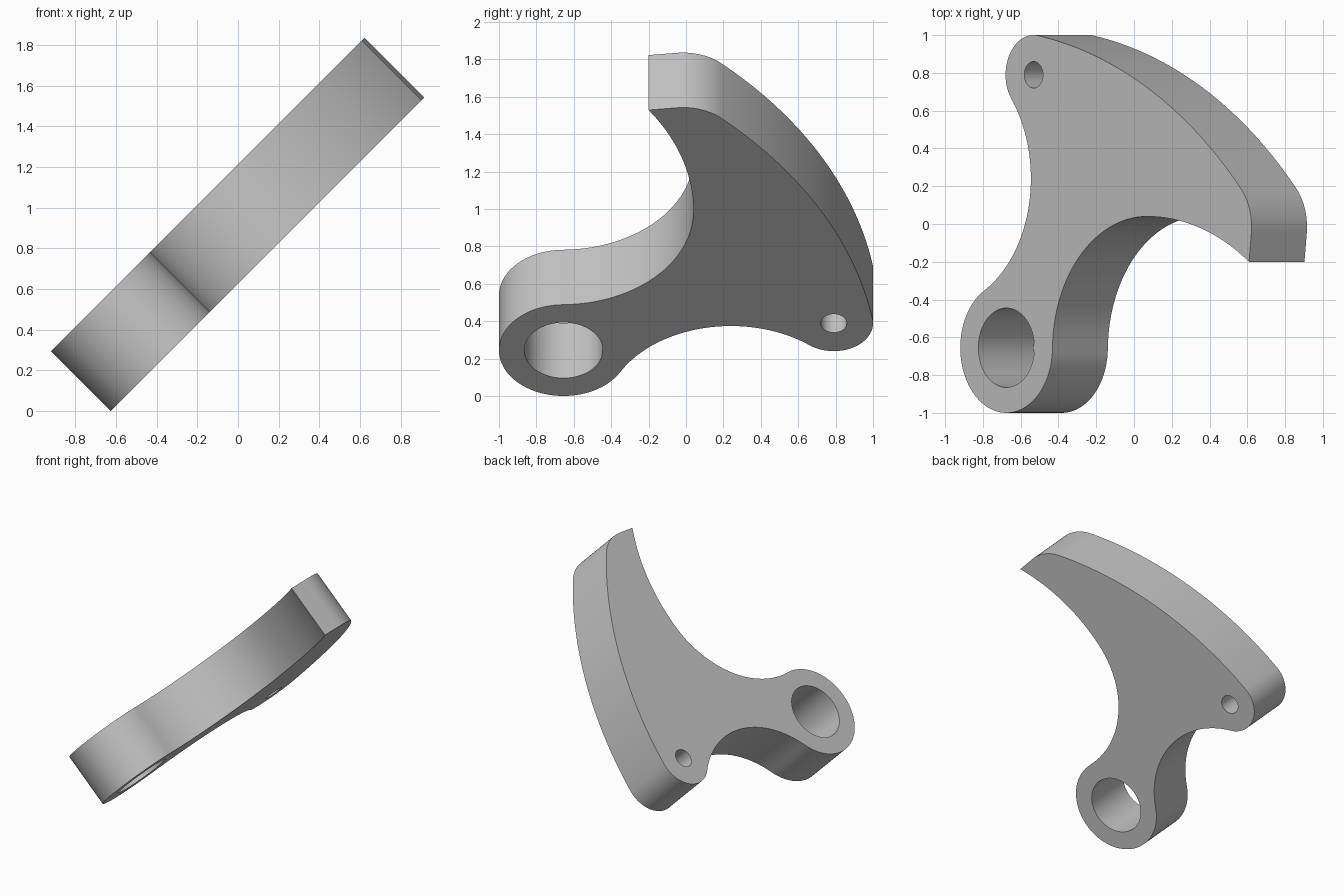
import bpy
import bmesh
from math import atan2, cos, pi, radians, sin
from mathutils import Vector

if "Cube" in bpy.data.objects:
    bpy.data.objects.remove(bpy.data.objects["Cube"], do_unlink=True)

THICK = 0.415
V = lambda u, v: Vector((u, v))


def toward(centre, radius, target):
    """Point on a circle in the direction of a target."""
    return centre + (target - centre).normalized() * radius


def arc(centre, start, end, steps, direction):
    """Points from start to end around centre; direction +1 is anticlockwise."""
    a, b = start - centre, end - centre
    a0 = atan2(a.y, a.x)
    sweep = direction * ((direction * (atan2(b.y, b.x) - a0)) % (2 * pi))
    points = []
    for i in range(steps + 1):
        t = i / steps
        r = a.length + (b.length - a.length) * t
        points.append(centre + V(cos(a0 + sweep * t), sin(a0 + sweep * t)) * r)
    return points


def circle(centre, radius, steps):
    return [centre + V(cos(2 * pi * i / steps), sin(2 * pi * i / steps)) * radius
            for i in range(steps)]


# Main circles and arc centres in the plane of the plate
boss, boss_r = V(0.346, -0.655), 0.345
ear, ear_r = V(0.55, 0.79), 0.21
waist = V(-0.15, 0.235)
hook = V(1.40, -0.665)
crest = V(1.40, 0.04)
blade = V(1.40, -1.30)
sweep_centre = V(0.145, -1.657)
shoulder = V(2.10, 0.19)
corner = toward(shoulder, 0.30, sweep_centre)
tip = V(2.163, -0.20)

# Tangent points between neighbouring arcs
boss_low = toward(boss, boss_r, waist)
boss_high = toward(boss, boss_r, hook)
ear_low = toward(ear, ear_r, waist)
ear_out = toward(ear, -ear_r, sweep_centre)
corner_end = corner + V(cos(radians(-6)), sin(radians(-6))) * 0.30

# Outline, anticlockwise from the lower side of the boss
sections = [
    arc(boss, boss_low, boss_high, 48, 1),
    arc(hook, boss_high, crest, 28, -1),
    arc(blade, crest, tip, 24, -1),
    arc(corner, corner_end, shoulder, 14, 1),
    arc(sweep_centre, shoulder, ear_out, 36, 1),
    arc(ear, ear_out, ear_low, 32, 1),
    arc(waist, ear_low, boss_low, 36, -1),
]
outline = []
for section in sections:
    for p in section:
        if not outline or (p - outline[-1]).length > 0.002:
            outline.append(p)
if (outline[0] - outline[-1]).length < 0.002:
    outline.pop()

# Filled flat curve with two holes, extruded to the plate thickness
curve = bpy.data.curves.new("lever_plate", "CURVE")
curve.dimensions = "2D"
curve.fill_mode = "BOTH"
curve.extrude = THICK / 2
for loop in (outline, circle(boss, 0.21, 64), circle(ear, 0.07, 40)):
    spline = curve.splines.new("POLY")
    spline.points.add(len(loop) - 1)
    for point, p in zip(spline.points, loop):
        point.co = (p.x, p.y, 0, 1)
    spline.use_cyclic_u = True

plate = bpy.data.objects.new("lever_plate", curve)
bpy.context.collection.objects.link(plate)
# Tilt the plate so it rises toward +x, resting on its lower edge
plate.rotation_euler = (0, radians(-45), 0)
half = THICK / 2 * cos(pi / 4)
plate.location = (-0.627 - half, 0, half)

bpy.ops.object.select_all(action="DESELECT")
plate.select_set(True)
bpy.context.view_layer.objects.active = plate
bpy.ops.object.convert(target="MESH")
plate = bpy.context.view_layer.objects.active

# Weld caps to walls
bm = bmesh.new()
bm.from_mesh(plate.data)
bmesh.ops.remove_doubles(bm, verts=bm.verts, dist=0.0005)
bmesh.ops.recalc_face_normals(bm, faces=bm.faces)
bm.to_mesh(plate.data)
bm.free()
bpy.ops.object.shade_smooth_by_angle(angle=radians(30))

# Plain grey finish
grey = bpy.data.materials.new("plain_grey")
grey.use_nodes = True
colour = (0.55, 0.55, 0.55, 1)
grey.diffuse_color = colour
grey.node_tree.nodes["Principled BSDF"].inputs["Base Color"].default_value = colour
plate.data.materials.clear()
plate.data.materials.append(grey)
